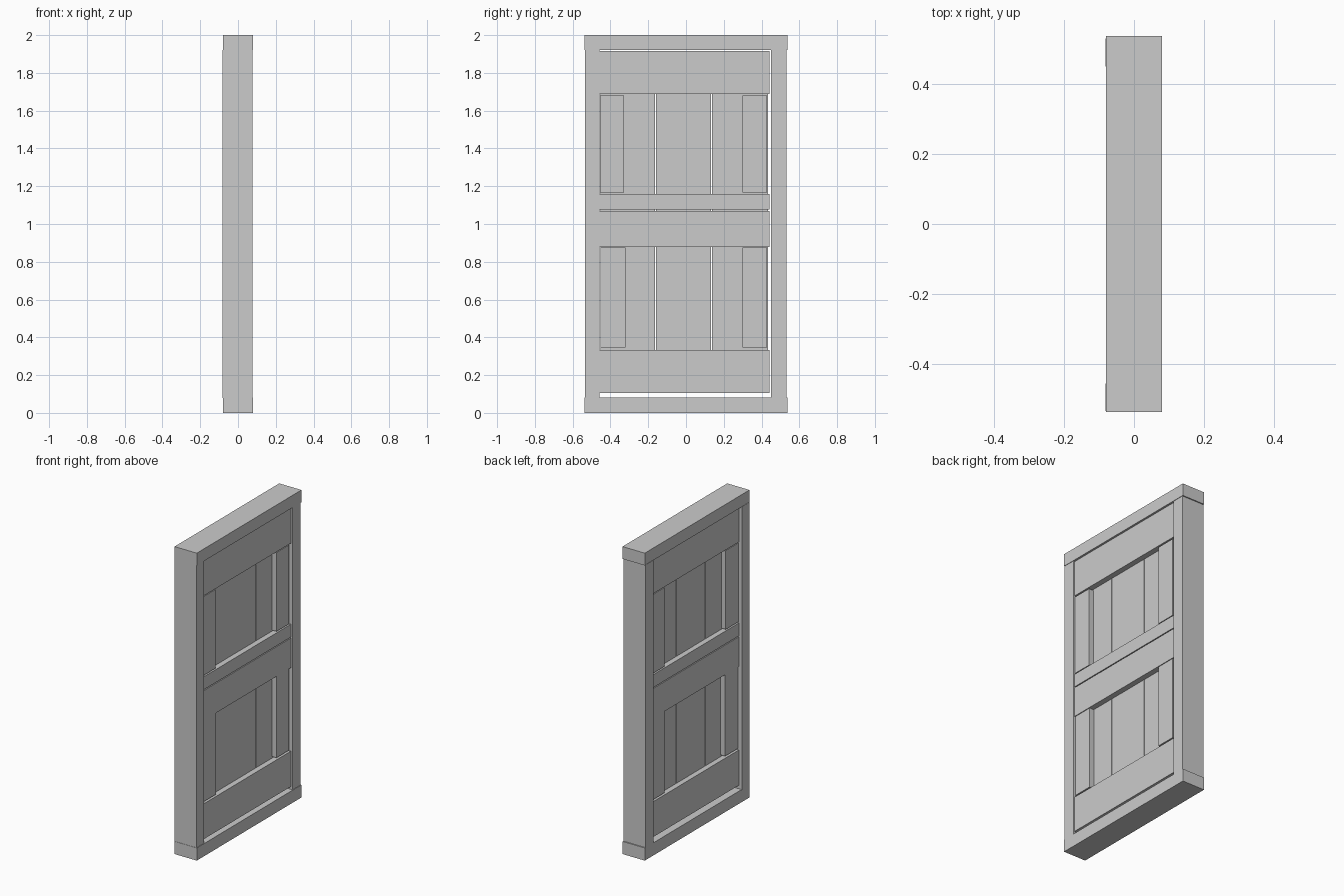
import bpy

if "Cube" in bpy.data.objects:
    bpy.data.objects.remove(bpy.data.objects["Cube"])


def board(name, x, y, z):
    """Rectangular board given by its (min, max) extents."""
    bpy.ops.mesh.primitive_cube_add(
        size=1, location=[(a + b) / 2 for a, b in (x, y, z)])
    ob = bpy.context.object
    ob.name = name
    ob.scale = [b - a for a, b in (x, y, z)]
    bpy.ops.object.transform_apply(location=False, rotation=False, scale=True)
    return ob


# Outer frame
board("frame_header", (-0.08, 0.08), (-0.538, 0.538), (1.92, 2.0))
board("frame_sill", (-0.08, 0.08), (-0.538, 0.538), (0.0, 0.082))
board("left_jamb", (-0.082, 0.077), (-0.536, -0.457), (0.08, 1.922))
board("right_jamb", (-0.082, 0.077), (0.451, 0.531), (0.08, 1.922))

# Door planks
for i, y in enumerate([(-0.453, -0.164), (-0.16, 0.132), (0.137, 0.433)]):
    board(f"door_plank_{i + 1}", (-0.025, 0.034), y, (0.108, 1.91))

# Rails and stiles nailed over both faces of the planks
rails = {"top_rail": (1.687, 1.917), "lock_rail": (1.076, 1.16),
         "middle_rail": (0.877, 1.07), "bottom_rail": (0.104, 0.334)}
stiles = {"upper_left_stile": ((-0.456, -0.327), (1.167, 1.68)),
          "upper_right_stile": ((0.30, 0.43), (1.167, 1.68)),
          "lower_left_stile": ((-0.452, -0.321), (0.345, 0.875)),
          "lower_right_stile": ((0.30, 0.43), (0.345, 0.875))}
for side, rail_x, stile_x in (("front", (0.034, 0.07), (0.034, 0.067)),
                              ("back", (-0.06, -0.025), (-0.057, -0.025))):
    for name, z in rails.items():
        board(f"{side}_{name}", rail_x, (-0.457, 0.443), z)
    for name, (y, z) in stiles.items():
        board(f"{side}_{name}", stile_x, y, z)
